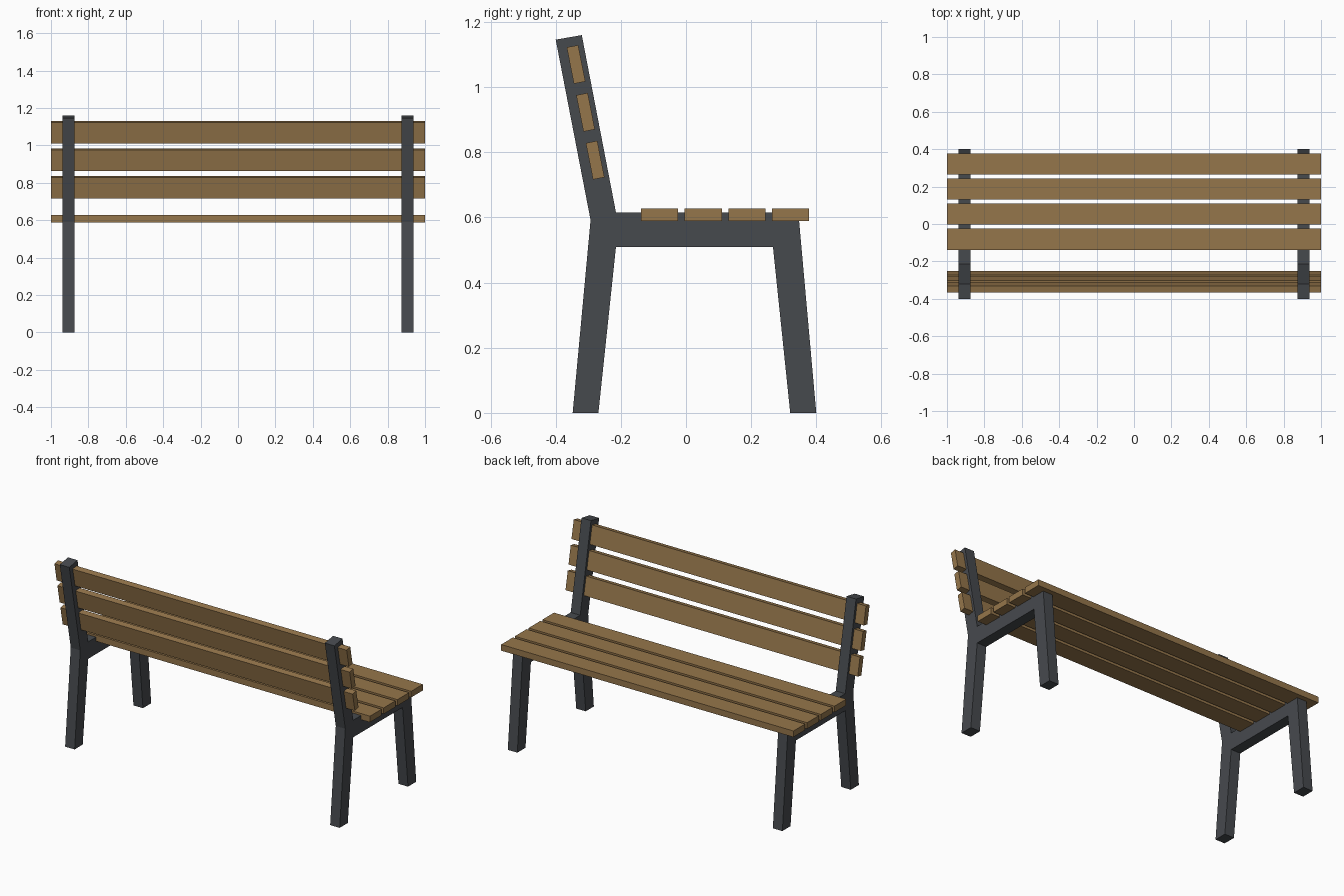
import bpy, bmesh, math
from mathutils import Matrix, Vector

if "Cube" in bpy.data.objects:
    bpy.data.objects.remove(bpy.data.objects["Cube"])


def material(name, rgb):
    m = bpy.data.materials.new(name)
    m.diffuse_color = (*rgb, 1.0)
    m.use_nodes = True
    m.node_tree.nodes["Principled BSDF"].inputs["Base Color"].default_value = m.diffuse_color
    return m


WOOD = material("brown wood", (0.30, 0.18, 0.07))
METAL = material("dark grey metal", (0.062, 0.068, 0.076))


def add_object(name, bm, mat):
    bmesh.ops.recalc_face_normals(bm, faces=bm.faces)
    mesh = bpy.data.meshes.new(name)
    bm.to_mesh(mesh)
    bm.free()
    mesh.materials.append(mat)
    obj = bpy.data.objects.new(name, mesh)
    bpy.context.collection.objects.link(obj)
    return obj


def slat(name, y, z, depth, height, tilt=0.0):
    bm = bmesh.new()
    bmesh.ops.create_cube(bm, size=1.0)
    bm.transform(Matrix.Translation((0, y, z)) @ Matrix.Rotation(tilt, 4, 'X')
                 @ Matrix.Diagonal((2.0, depth, height, 1.0)))
    return add_object(name, bm, WOOD)


# Side frames: legs, seat rail and leaning back post in one (y, z) outline
OUTLINE = [(-0.348, 0), (-0.269, 0), (-0.215, 0.51), (0.267, 0.51),
           (0.32, 0), (0.40, 0), (0.345, 0.615), (-0.215, 0.615),
           (-0.32, 1.16), (-0.40, 1.146), (-0.293, 0.592)]
FRAME_WIDTH = 0.065
for side, cx in (("left", -0.907), ("right", 0.907)):
    bm = bmesh.new()
    face = bm.faces.new([bm.verts.new((cx - FRAME_WIDTH / 2, y, z)) for y, z in OUTLINE])
    new = bmesh.ops.extrude_face_region(bm, geom=[face])["geom"]
    bmesh.ops.translate(bm, vec=Vector((FRAME_WIDTH, 0, 0)),
                        verts=[v for v in new if isinstance(v, bmesh.types.BMVert)])
    add_object(f"{side}_frame", bm, METAL)

# Seat slats, let into the rail
for i in range(4):
    slat(f"seat_slat_{i + 1}", -0.081 + i * 0.134, 0.608, 0.114, 0.038)

# Back slats, passing through the leaning posts
for i in range(3):
    slat(f"back_slat_{i + 1}", -0.279 - i * 0.0293, 0.776 + i * 0.147,
         0.036, 0.114, math.radians(11.2))
